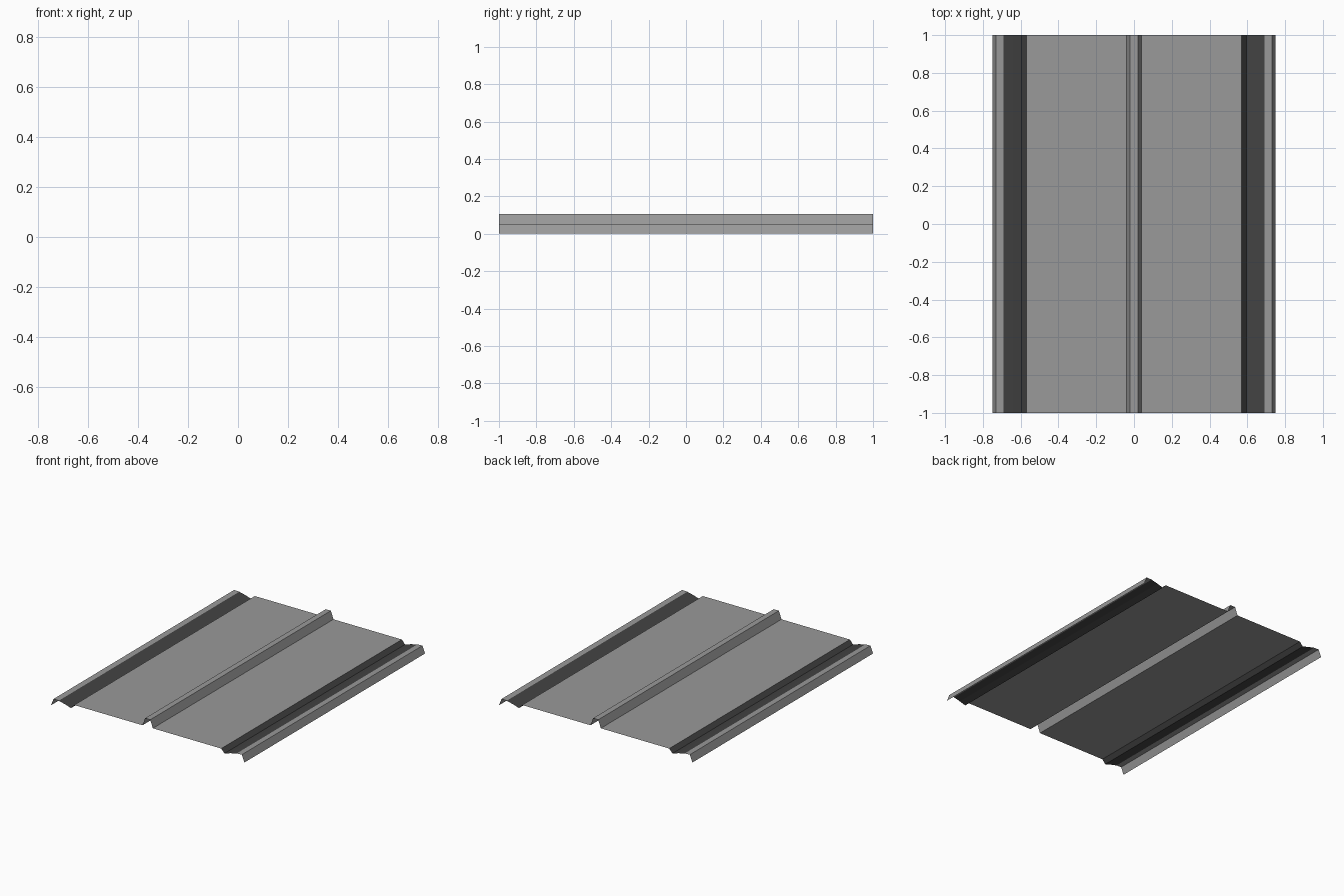
import bpy

if "Cube" in bpy.data.objects:
    bpy.data.objects.remove(bpy.data.objects["Cube"])

def material(name, v):
    m = bpy.data.materials.new(name)
    m.diffuse_color = (v, v, v, 1)
    m.use_nodes = True
    m.node_tree.nodes["Principled BSDF"].inputs["Base Color"].default_value = m.diffuse_color
    return m

light = material("sheet grey", 0.32)
dark = material("dark seal grey", 0.055)

# Half cross-section (x, z), centre rib out to the edge lip
half = [(0.02, 0.105), (0.04, 0.05), (0.57, 0.05), (0.595, 0.022),
        (0.64, 0.036), (0.69, 0.048), (0.73, 0.05), (0.75, 0.0)]
profile = [(-x, z) for x, z in reversed(half)] + half

# Single-skin roof sheet: section swept along y
verts = [(x, y, z) for x, z in profile for y in (-1, 1)]
faces = [(2 * i, 2 * i + 2, 2 * i + 3, 2 * i + 1) for i in range(len(profile) - 1)]
mesh = bpy.data.meshes.new("ribbed_roof_sheet")
mesh.from_pydata(verts, [], faces)
mesh.materials.append(light)
mesh.materials.append(dark)

# Sealing channels near both edges are dark
for p in mesh.polygons:
    p.material_index = 1 if 0.57 < abs(p.center.x) < 0.69 else 0

sheet = bpy.data.objects.new("ribbed_roof_sheet", mesh)
bpy.context.collection.objects.link(sheet)
